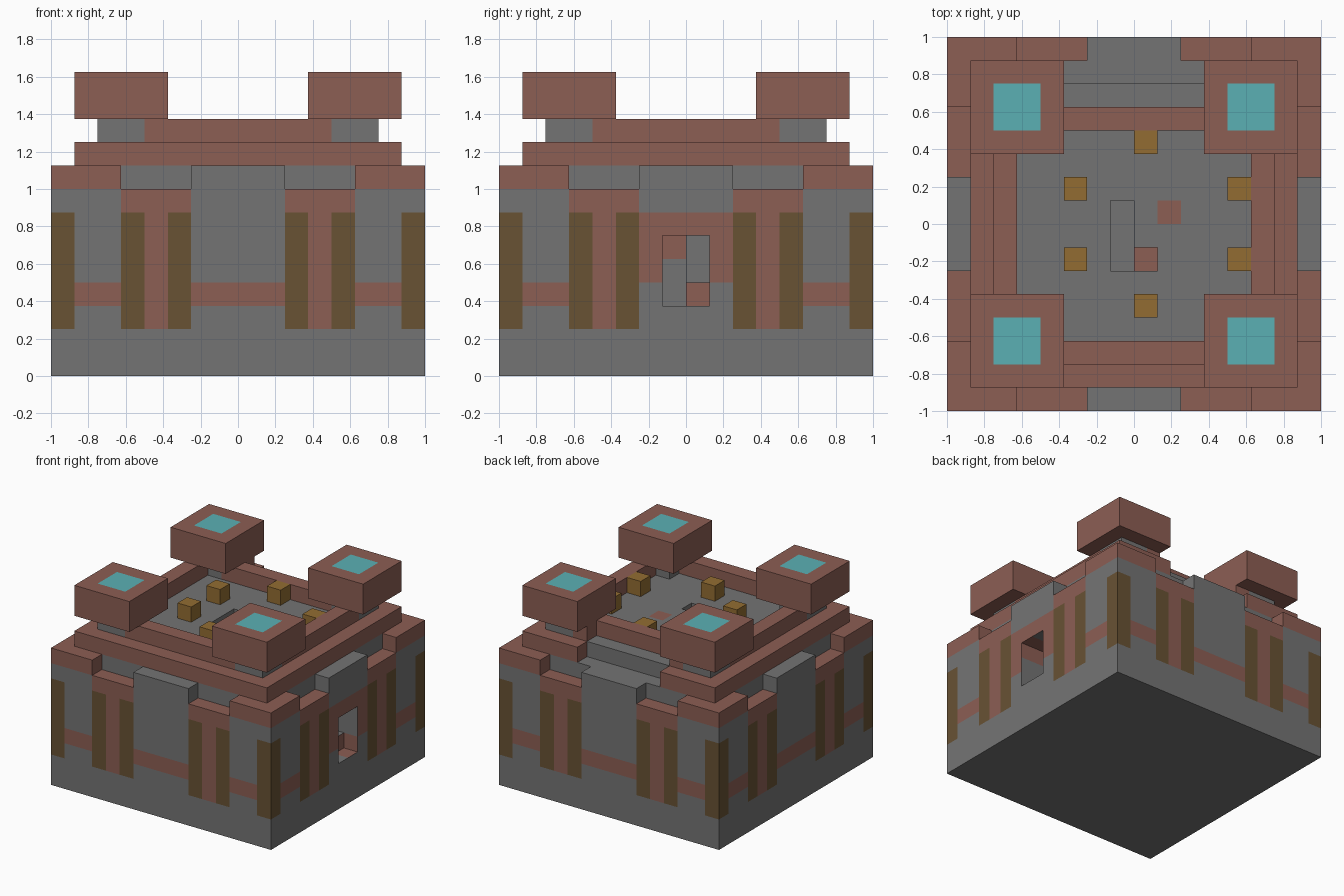
import bpy
import bmesh
from mathutils import Vector

cube = bpy.data.objects.get("Cube")
if cube:
    bpy.data.objects.remove(cube, do_unlink=True)

# Flat colours
STONE, BRICK, TIMBER, GOLD, WATER = range(5)
PALETTE = [
    ("stone_grey", (0.175, 0.175, 0.175)),
    ("red_brick", (0.265, 0.112, 0.088)),
    ("dark_timber", (0.138, 0.084, 0.034)),
    ("golden_wood", (0.290, 0.152, 0.032)),
    ("turquoise", (0.105, 0.435, 0.455)),
]
materials = []
for label, rgb in PALETTE:
    mat = bpy.data.materials.new(label)
    mat.use_nodes = True
    mat.diffuse_color = (*rgb, 1)
    mat.node_tree.nodes["Principled BSDF"].inputs["Base Color"].default_value = (*rgb, 1)
    materials.append(mat)


def sink(bm, inside, offset):
    """Push the faces chosen by the rule along an offset, leaving a recess."""
    faces = [f for f in bm.faces if inside(f.calc_center_median(), f.normal)]
    made = bmesh.ops.extrude_face_region(bm, geom=faces)["geom"]
    old = [f for f in faces if f.is_valid]
    if old:
        bmesh.ops.delete(bm, geom=old, context='FACES')
    verts = [g for g in made if isinstance(g, bmesh.types.BMVert)]
    bmesh.ops.translate(bm, verts=verts, vec=offset)


def block(name, low, high, colour, cuts=((), (), ()), recesses=()):
    """Box between two corners; colour is a slot or a rule (None opens a face)."""
    low, high = Vector(low), Vector(high)
    bm = bmesh.new()
    bmesh.ops.create_cube(bm, size=1)
    for v in bm.verts:
        v.co = (low + high) / 2 + v.co * (high - low)
    for axis in range(3):
        normal = Vector((0, 0, 0))
        normal[axis] = 1
        for place in cuts[axis]:
            bmesh.ops.bisect_plane(bm, geom=bm.verts[:] + bm.edges[:] + bm.faces[:],
                                   plane_co=normal * place, plane_no=normal)
    bm.normal_update()
    for inside, offset in recesses:
        sink(bm, inside, offset)
        bm.normal_update()
    bmesh.ops.recalc_face_normals(bm, faces=bm.faces)
    opened = []
    for f in bm.faces:
        slot = colour(f.calc_center_median(), f.normal) if callable(colour) else colour
        if slot is None:
            opened.append(f)
        else:
            f.material_index = slot
    bmesh.ops.delete(bm, geom=opened, context='FACES')
    mesh = bpy.data.meshes.new(name)
    bm.to_mesh(mesh)
    bm.free()
    for mat in materials:
        mesh.materials.append(mat)
    obj = bpy.data.objects.new(name, mesh)
    bpy.context.collection.objects.link(obj)
    return obj


def over_stairwell(c):
    return abs(c.x) < 0.125 and -0.25 < c.y < 0.125


# Main walls: painted posts, brick bands and a small window
def wall_colour(c, n):
    if abs(n.z) > 0.5 and max(abs(c.x), abs(c.y)) < 0.99 and c.z > 0.9:
        if over_stairwell(c):
            return None
    if c.z > 0.99:
        return BRICK
    if c.z < 0.01:
        return STONE
    if max(abs(c.x), abs(c.y)) < 0.995:
        # window recess
        return BRICK if (c.y < 0 and c.z > 0.625) or (c.y > 0 and c.z < 0.5) else STONE
    along = abs(c.y) if abs(c.x) > 0.995 else abs(c.x)
    if c.z < 0.25:
        return STONE
    if c.z < 0.875 and (along > 0.875 or 0.25 < along < 0.375 or 0.5 < along < 0.625):
        return TIMBER
    if 0.25 < along < 0.625:
        return BRICK
    if c.x > 0.995 and along < 0.25:
        return BRICK if 0.5 < c.z < 0.875 else STONE
    return BRICK if 0.375 < c.z < 0.5 else STONE


def in_window(c, n):
    return n.x > 0.5 and abs(c.y) < 0.125 and 0.375 < c.z < 0.75


def window_left(c, n):
    return in_window(c, n) and c.y < 0


def window_upper(c, n):
    return in_window(c, n) and c.y > 0 and c.z > 0.5


marks = [s * v for v in (0.125, 0.25, 0.375, 0.5, 0.625, 0.875) for s in (-1, 1)]
levels = (0.25, 0.375, 0.5, 0.625, 0.75, 0.875)
block("main_walls", (-1, -1, 0), (1, 1, 1), wall_colour, (marks, marks + [0], levels),
      [(in_window, (-0.125, 0, 0)), (window_left, (-0.25, 0, 0)),
       (window_upper, (-0.125, 0, 0))])

# Raised core behind the battlements
block("core", (-0.875, -0.875, 1), (0.875, 0.875, 1.125),
      lambda c, n: None if abs(n.z) > 0.5 and over_stairwell(c) else STONE,
      ((-0.125, 0.125), (-0.25, 0.125), ()))

# Battlements: corner pieces and a middle piece on each side
for sx in (-1, 1):
    for sy in (-1, 1):
        for part, inner in (("front", (0.625, 0.875)), ("side", (0.875, 0.625))):
            end = 1 if part == "front" else 0.875
            xs = sorted((sx * inner[0], sx))
            ys = sorted((sy * inner[1], sy * end))
            block("corner_battlement_" + part, (xs[0], ys[0], 1), (xs[1], ys[1], 1.125), BRICK)
for s in (-1, 1):
    a, b = sorted((s * 0.875, s))
    block("middle_battlement_y", (-0.25, a, 1), (0.25, b, 1.125), STONE)
    block("middle_battlement_x", (a, -0.25, 1), (b, 0.25, 1.125), STONE)


# Roof floor with stairwell and a painted tile
def floor_colour(c, n):
    step = 0 < c.x < 0.125 and -0.25 < c.y < -0.125 and n.z > 0.5
    tile = 0.125 < c.x < 0.25 and 0 < c.y < 0.125 and c.z > 1.24
    return BRICK if step or tile else STONE


block("roof_floor", (-0.625, -0.625, 0.7), (0.625, 0.75, 1.25), floor_colour,
      ((-0.125, 0, 0.125, 0.25), (-0.25, -0.125, 0, 0.125), ()),
      [(lambda c, n: n.z > 0.5 and -0.125 < c.x < 0 and -0.25 < c.y < 0.125, (0, 0, -0.375)),
       (lambda c, n: n.z > 0.5 and 0 < c.x < 0.125 and -0.25 < c.y < -0.125, (0, 0, -0.125))])

# Brick ledge around the roof, open at the back for the steps
block("front_ledge", (-0.875, -0.875, 1.125), (0.875, -0.625, 1.25), BRICK)
block("front_parapet", (-0.5, -0.75, 1.25), (0.5, -0.625, 1.375), BRICK)
block("back_parapet", (-0.5, 0.5, 1.25), (0.5, 0.625, 1.375), BRICK)
for s in (-1, 1):
    a, b = sorted((s * 0.625, s * 0.875))
    block("side_ledge", (a, -0.625, 1.125), (b, 0.75, 1.25), BRICK)
    a, b = sorted((s * 0.375, s * 0.875))
    block("back_ledge", (a, 0.75, 1.125), (b, 0.875, 1.25), BRICK)
    a, b = sorted((s * 0.625, s * 0.75))
    block("side_parapet", (a, -0.5, 1.25), (b, 0.5, 1.375), BRICK)
    a, b = sorted((s * 0.375, s * 0.5))
    block("back_parapet_end", (a, 0.625, 1.25), (b, 0.75, 1.375), BRICK)


# Corner towers: stone neck and overhanging brick cap with a turquoise top
def cap_colour(c, n):
    pool = n.z > 0.5 and 0.5 < abs(c.x) < 0.75 and 0.5 < abs(c.y) < 0.75
    return WATER if pool else BRICK


for sx in (-1, 1):
    for sy in (-1, 1):
        middle = Vector((sx * 0.625, sy * 0.625, 0))
        block("tower_neck", middle + Vector((-0.125, -0.125, 1.25)),
              middle + Vector((0.125, 0.125, 1.375)), STONE)
        block("tower_cap", middle + Vector((-0.25, -0.25, 1.375)),
              middle + Vector((0.25, 0.25, 1.625)), cap_colour,
              ((sx * 0.5, sx * 0.75), (sy * 0.5, sy * 0.75), ()))

# Ring of golden blocks on the roof
for x, y in ((0, 0.375), (0, -0.5), (-0.375, 0.125), (-0.375, -0.25), (0.5, 0.125), (0.5, -0.25)):
    block("golden_block", (x, y, 1.25), (x + 0.125, y + 0.125, 1.375), GOLD)
